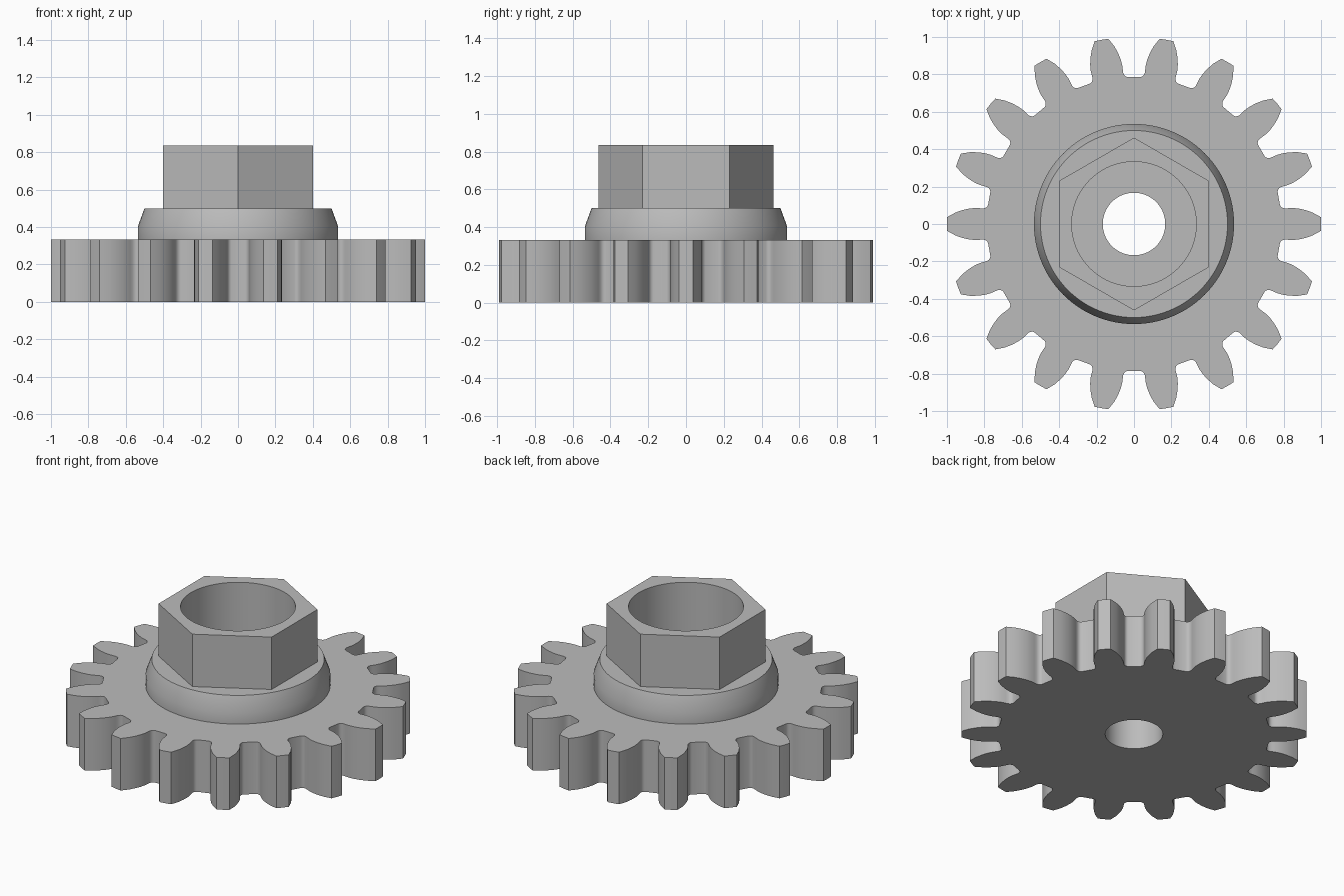
import bpy
import bmesh
from math import sin, cos, pi, radians, hypot, atan2

if "Cube" in bpy.data.objects:
    bpy.data.objects.remove(bpy.data.objects["Cube"])

GEAR_TOP, COLLAR_TOP, HEX_TOP = 0.333, 0.5, 0.835
SHAFT_R, BORE_R, COLLAR_R = 0.167, 0.333, 0.535
TEETH = 18

grey = bpy.data.materials.new("plain_grey")
grey.use_nodes = True
colour = (0.5, 0.5, 0.5, 1)
grey.diffuse_color = colour
grey.node_tree.nodes["Principled BSDF"].inputs["Base Color"].default_value = colour


def circle(r, n=96, start=0.0):
    return [(r * cos(start + 2 * pi * i / n), r * sin(start + 2 * pi * i / n))
            for i in range(n)]


def gear_outline():
    # One side of a tooth gap, from root to tip: (offset from gap centre, height)
    flank = [(.035, .786), (.045, .789), (.053, .797), (.058, .808), (.06, .825),
             (.063, .85), (.071, .88), (.085, .914), (.105, .95), (.137, .99)]
    half = [(hypot(x, y), pi / TEETH - atan2(x, y)) for x, y in flank]
    tooth = [(r, -a) for r, a in half] + [(1.0, 0.0)] + half[::-1]
    return [(r * cos(a + t), r * sin(a + t))
            for t in (2 * pi * k / TEETH for k in range(TEETH)) for r, a in tooth]


def build(name, sections):
    """Join successive outlines: flat steps are filled, others become walls."""
    bm = bmesh.new()
    loops = []
    for outline, z in sections:
        verts = [bm.verts.new((x, y, z)) for x, y in outline]
        edges = [bm.edges.new((v, verts[(i + 1) % len(verts)]))
                 for i, v in enumerate(verts)]
        loops.append((verts, edges, z))
    for (va, ea, za), (vb, eb, zb) in zip(loops, loops[1:]):
        if za == zb:
            bmesh.ops.triangle_fill(bm, use_beauty=True, edges=ea + eb)
        else:
            for i in range(len(va)):
                j = (i + 1) % len(va)
                bm.faces.new((va[i], va[j], vb[j], vb[i]))
    bmesh.ops.recalc_face_normals(bm, faces=bm.faces[:])
    mesh = bpy.data.meshes.new(name)
    bm.to_mesh(mesh)
    bm.free()
    mesh.materials.append(grey)
    obj = bpy.data.objects.new(name, mesh)
    bpy.context.collection.objects.link(obj)
    bpy.ops.object.select_all(action='DESELECT')
    obj.select_set(True)
    bpy.context.view_layer.objects.active = obj
    bpy.ops.object.shade_smooth_by_angle(angle=radians(35))
    return obj


# Toothed wheel with shaft hole and the floor of the hub bore
teeth = gear_outline()
build("gear_wheel", [
    (circle(COLLAR_R), GEAR_TOP), (teeth, GEAR_TOP), (teeth, 0), (circle(SHAFT_R), 0),
    (circle(SHAFT_R), GEAR_TOP), (circle(BORE_R), GEAR_TOP)])

# Tapered collar, hexagonal boss and wide bore
hexagon = circle(0.4 / cos(pi / 6), 6, pi / 6)
build("hex_hub", [
    (circle(COLLAR_R), GEAR_TOP), (circle(COLLAR_R), 0.405), (circle(0.5), COLLAR_TOP),
    (hexagon, COLLAR_TOP), (hexagon, HEX_TOP),
    (circle(BORE_R), HEX_TOP), (circle(BORE_R), GEAR_TOP)])
